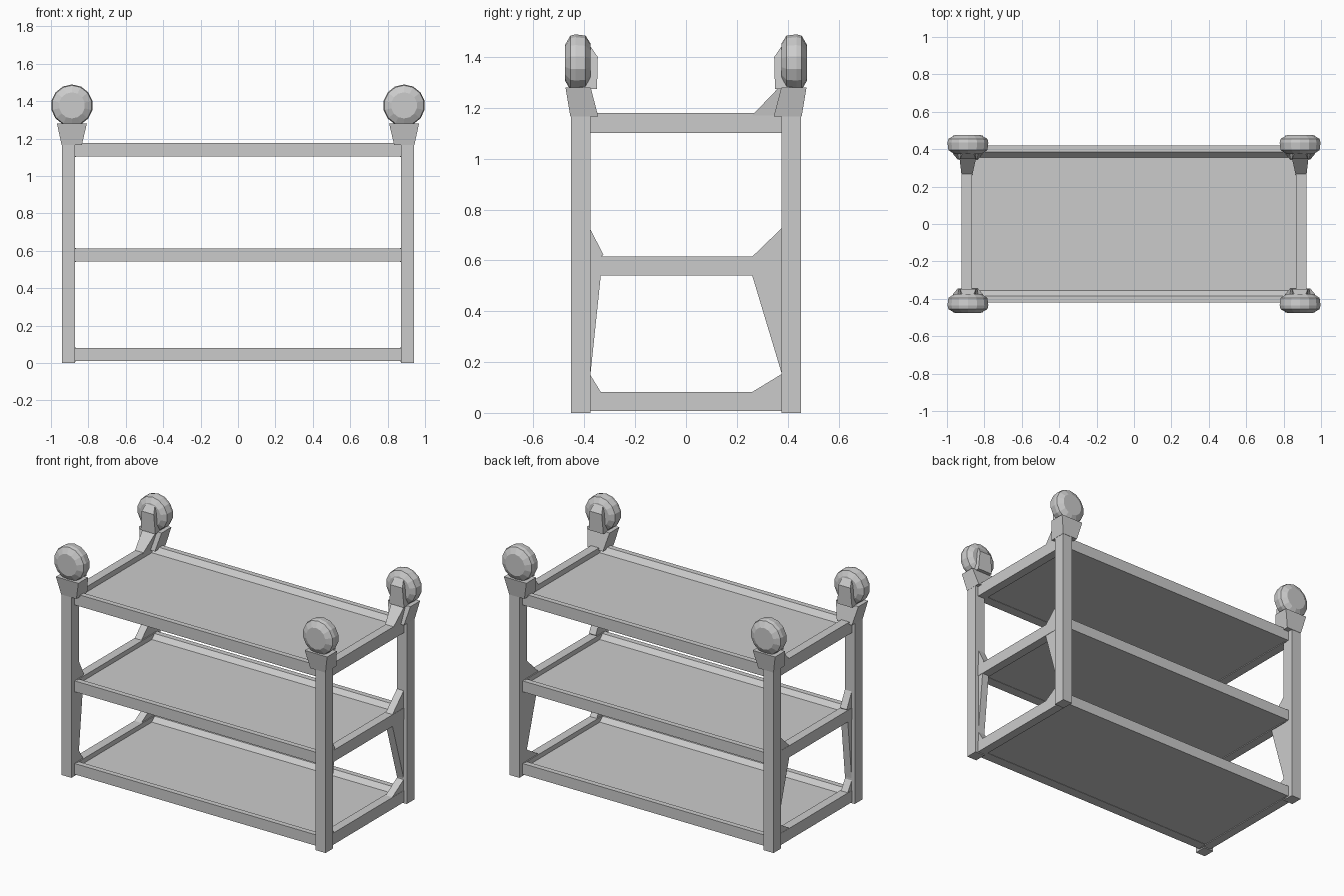
import bpy, bmesh, math
from mathutils import Vector

if "Cube" in bpy.data.objects:
    bpy.data.objects.remove(bpy.data.objects["Cube"])


def finish(name, bm):
    bmesh.ops.recalc_face_normals(bm, faces=bm.faces)
    me = bpy.data.meshes.new(name)
    bm.to_mesh(me)
    bm.free()
    ob = bpy.data.objects.new(name, me)
    bpy.context.collection.objects.link(ob)
    return ob


def hull(name, pts):
    bm = bmesh.new()
    for p in pts:
        bm.verts.new(p)
    bmesh.ops.convex_hull(bm, input=bm.verts)
    bmesh.ops.dissolve_limit(bm, angle_limit=0.01, verts=bm.verts, edges=bm.edges)
    return finish(name, bm)


def rect(x0, x1, y0, y1, z):
    return [(x, y, z) for x in (x0, x1) for y in (y0, y1)]


def box(name, x0, x1, y0, y1, z0, z1):
    return hull(name, rect(x0, x1, y0, y1, z0) + rect(x0, x1, y0, y1, z1))


def prism(name, x0, x1, yz):
    return hull(name, [(x, y, z) for x in (x0, x1) for y, z in yz])


def wheel(name, cx, cz, profile, sides=14):
    # (y, radius) profile turned around the y axis
    bm = bmesh.new()
    rings = [[bm.verts.new((cx + r * math.sin(2 * math.pi * i / sides), y,
                            cz + r * math.cos(2 * math.pi * i / sides)))
              for i in range(sides)] for y, r in profile]
    for a, b in zip(rings, rings[1:]):
        for i in range(sides):
            j = (i + 1) % sides
            bm.faces.new((a[i], a[j], b[j], b[i]))
    bm.faces.new(rings[0])
    bm.faces.new(rings[-1])
    return finish(name, bm)


# Shelves with front and back rails
levels = {"bottom": (0.01, 0.08), "middle": (0.543, 0.613), "top": (1.103, 1.177)}
for name, (z0, z1) in levels.items():
    box(name + "_shelf", -0.875, 0.875, -0.40, 0.40, z0 + 0.002, z0 + 0.042)
    for side, s in (("front", -1), ("back", 1)):
        prism(f"{name}_{side}_rail", -0.88, 0.88,
              [(s * 0.42, z0), (s * 0.42, z1), (s * 0.385, z1),
               (s * 0.355, z0 + 0.04), (s * 0.355, z0)])

for xn, sx in (("left", -1), ("right", 1)):
    # Side rails
    for name, (z0, z1) in levels.items():
        box(f"{name}_{xn}_rail", sx * 0.865, sx * 0.922, -0.40, 0.40, z0 - 0.003, z1 + 0.002)

    for yn, sy in (("front", -1), ("back", 1)):
        tag = f"{yn}_{xn}"
        back = sy > 0
        # Corner post
        box(tag + "_post", sx * 0.872, sx * 0.942, sy * 0.375, sy * 0.453, 0, 1.18)

        # Gussets between posts and side rails
        reach = 0.26 if back else 0.335
        gx0, gx1 = sx * 0.872, sx * 0.92
        prism(tag + "_low_gusset", gx0, gx1,
              [(sy * 0.38, 0.155), (sy * 0.38, 0.075), (sy * reach, 0.082)])
        prism(tag + "_mid_gusset", gx0, gx1,
              [(sy * 0.38, 0.73), (sy * 0.38, 0.61), (sy * 0.325, 0.622), (sy * reach, 0.614)])
        prism(tag + "_under_gusset", gx0, gx1,
              [(sy * 0.38, 0.16), (sy * 0.375, 0.16), (sy * 0.355, 0.52),
               (sy * reach, 0.542), (sy * 0.38, 0.55)])

        # Flared neck carrying the wheel
        inner = 0.345
        pts = rect(sx * 0.835, sx * 0.943, sy * inner, sy * 0.455, 1.165)
        pts += rect(sx * 0.808, sx * 0.968, sy * 0.375, sy * 0.474, 1.28)
        hull(tag + "_neck", pts)
        if back:
            hull(tag + "_brace", rect(sx * 0.865, sx * 0.922, 0.26, 0.42, 1.17)
                 + rect(sx * 0.84, sx * 0.935, 0.37, 0.42, 1.285))

        # Caster wheel
        wheel(tag + "_wheel", sx * 0.888, 1.377,
              [(sy * 0.476, 0.07), (sy * 0.455, 0.107), (sy * 0.435, 0.112),
               (sy * 0.395, 0.107), (sy * 0.375, 0.075)])

        # Fork plate on the inner side of the wheel
        hull(tag + "_fork", rect(sx * 0.835, sx * 0.94, sy * 0.35, sy * 0.42, 1.275)
             + rect(sx * 0.845, sx * 0.93, sy * 0.347, sy * 0.42, 1.40)
             + rect(sx * 0.86, sx * 0.915, sy * 0.385, sy * 0.42, 1.455))
